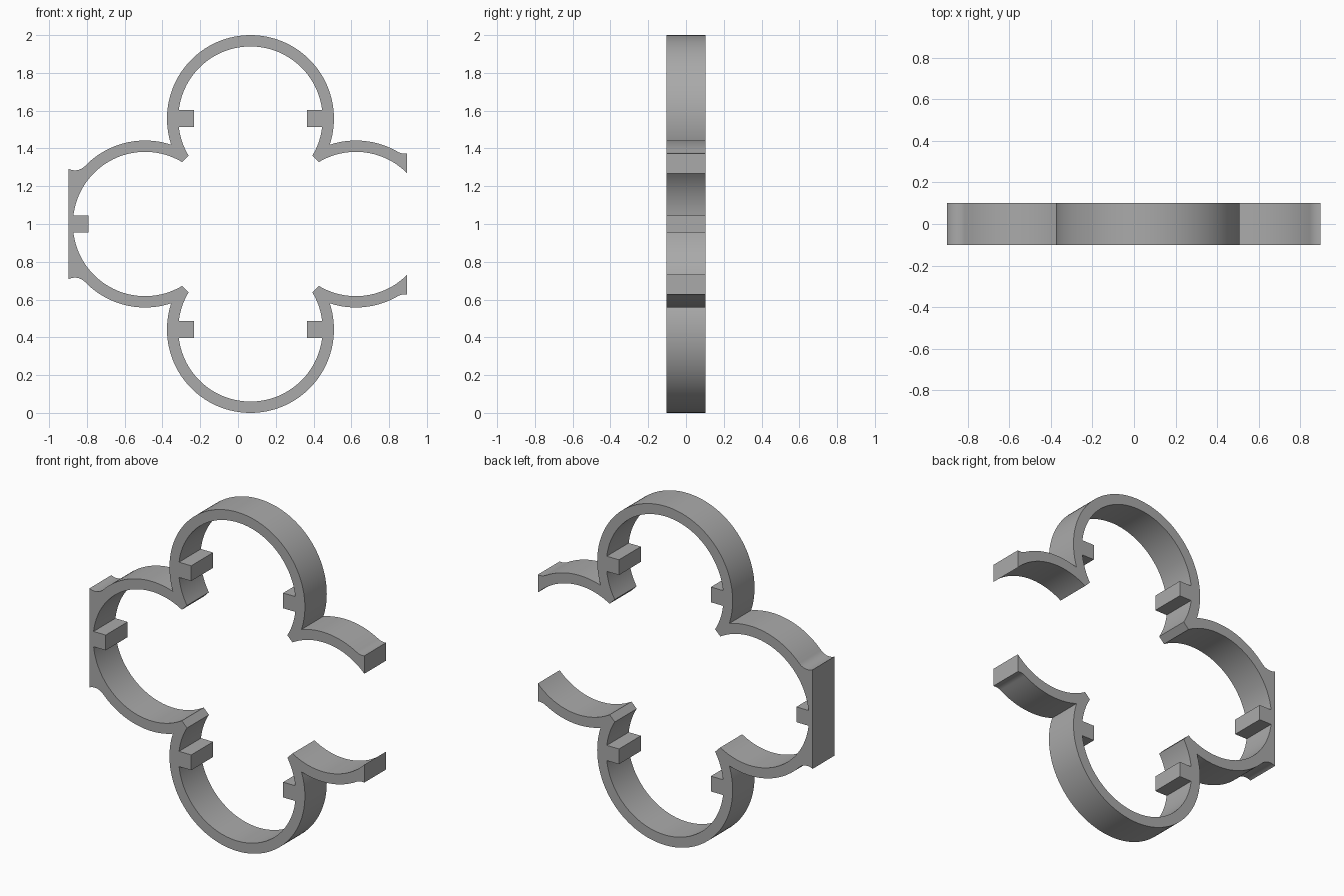
import bpy, bmesh
from math import sin, cos, acos, asin, atan2, hypot, radians, degrees

old = bpy.data.objects.get("Cube")
if old:
    bpy.data.objects.remove(old, do_unlink=True)

OUTER, INNER = 0.442, 0.382            # lobe radii
TOP, LEFT, RIGHT = (0.066, 1.558), (-0.492, 1.0), (0.624, 1.0)
X_LEFT, X_RIGHT, DEPTH = -0.898, 0.896, 0.204
TAB_REACH, TAB_HALF = 0.30, 0.045
FILLET = 0.075


def arc(center, radius, start, end):
    """Points on an arc, about three degrees apart."""
    n = max(3, round(abs(end - start) / 3))
    angles = [radians(start + (end - start) * i / n) for i in range(n + 1)]
    return [(center[0] + radius * cos(a), center[1] + radius * sin(a)) for a in angles]


def flare(lobe, angle, x_end):
    """Concave fillet tangent to a lobe, ending on a vertical line."""
    reach = OUTER + FILLET
    a = radians(angle)
    c = (lobe[0] + reach * cos(a), lobe[1] + reach * sin(a))
    end = -degrees(acos((x_end - c[0]) / FILLET))
    return arc(c, FILLET, angle - 180, end)


def mirror(points):
    return [(x, 2 - z) for x, z in points]


# Angles where lobes meet, where the inward tips are cut, and where tabs start
gap = hypot(TOP[0] - LEFT[0], TOP[1] - LEFT[1]) / 2
meet = degrees(acos(gap / OUTER))
tip = 31
tab = degrees(asin(TAB_HALF / INNER))
end_angle = degrees(acos((X_RIGHT - RIGHT[0]) / INNER))

# Outside edge of the upper half, from the open end to the flat foot
outside = flare(RIGHT, 60, X_RIGHT)[::-1]
outside += arc(RIGHT, OUTER, 60, 135 - meet)[1:]
outside += arc(TOP, OUTER, meet - 45, 225 - meet)[1:]
outside += arc(LEFT, OUTER, 45 + meet, 136)[1:]
outside += flare(LEFT, 136 - 360 + 360, X_LEFT)[1:]

# Inside edge of the upper half, with the square tabs
inside = arc(RIGHT, INNER, end_angle, 90 + tip)
inside += arc(TOP, INNER, -tip, -tab)
inside += [(TOP[0] + TAB_REACH, TOP[1] + s * TAB_HALF) for s in (-1, 1)]
inside += arc(TOP, INNER, tab, 180 - tab)
inside += [(TOP[0] - TAB_REACH, TOP[1] + s * TAB_HALF) for s in (1, -1)]
inside += arc(TOP, INNER, 180 + tab, 180 + tip)
inside += arc(LEFT, INNER, 90 - tip, 180 - tab)
inside += [(LEFT[0] - TAB_REACH, LEFT[1] + TAB_HALF)]

outline = outside + mirror(outside)[::-1] + mirror(inside) + inside[::-1]

# Extrude the closed outline through the depth
bm = bmesh.new()
face = bm.faces.new([bm.verts.new((x, -DEPTH / 2, z)) for x, z in outline])
result = bmesh.ops.extrude_face_region(bm, geom=[face], use_keep_orig=True)
moved = [g for g in result["geom"] if isinstance(g, bmesh.types.BMVert)]
bmesh.ops.translate(bm, verts=moved, vec=(0, DEPTH, 0))
bmesh.ops.recalc_face_normals(bm, faces=bm.faces)
mesh = bpy.data.meshes.new("lobed_frame")
bm.to_mesh(mesh)
bm.free()

frame = bpy.data.objects.new("lobed_frame", mesh)
bpy.context.collection.objects.link(frame)

# Plain grey
grey = bpy.data.materials.new("plain_grey")
grey.use_nodes = True
colour = (0.4, 0.4, 0.4, 1)
grey.diffuse_color = colour
grey.node_tree.nodes["Principled BSDF"].inputs["Base Color"].default_value = colour
mesh.materials.append(grey)

# Smooth curved walls, crisp corners
bpy.ops.object.select_all(action="DESELECT")
frame.select_set(True)
bpy.context.view_layer.objects.active = frame
bpy.ops.object.shade_smooth_by_angle(angle=radians(25))
